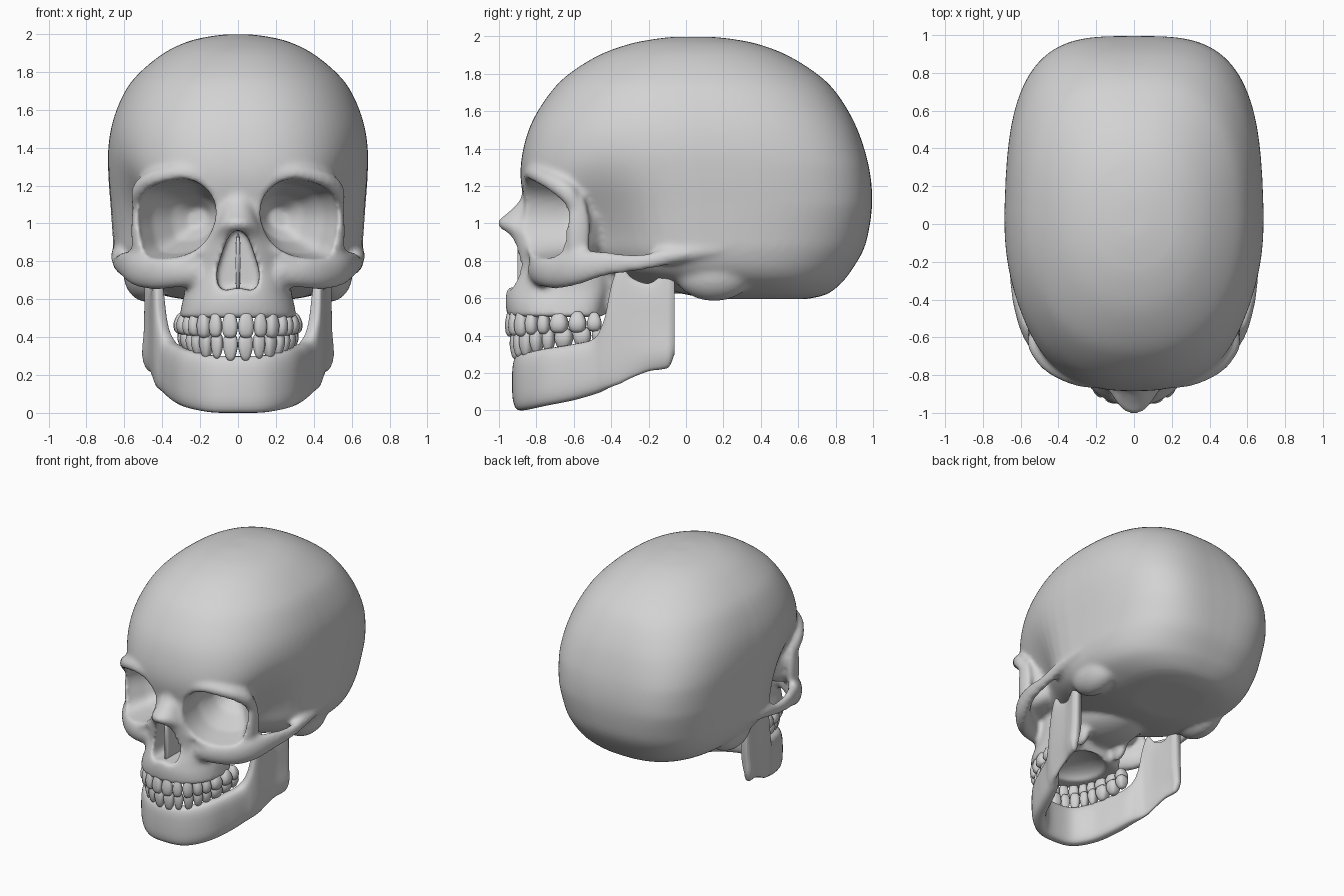
import bpy, bmesh, math
from mathutils import Vector, Matrix

if "Cube" in bpy.data.objects:
    bpy.data.objects.remove(bpy.data.objects["Cube"])

bone = bpy.data.materials.new("bone_grey")
bone.diffuse_color = (0.65, 0.65, 0.65, 1)
bone.use_nodes = True
bone.node_tree.nodes["Principled BSDF"].inputs["Base Color"].default_value = bone.diffuse_color


def spline(pts, n, closed=False):
    """Catmull-Rom through points of any dimension."""
    P = [Vector(p) for p in pts]
    k = len(P)
    P = [P[-1]] + P + P[:2] if closed else [P[0]] + P + [P[-1]]
    out = []
    for i in range(k if closed else k - 1):
        a, b, c, d = P[i:i + 4]
        for j in range(n):
            t = j / n
            out.append(0.5 * (2 * b + (c - a) * t + (2 * a - 5 * b + 4 * c - d) * t * t
                              + (3 * b - a - 3 * c + d) * t ** 3))
    return out if closed else out + [P[-2]]


def power(c, n):
    return math.copysign(abs(c) ** (2 / n), c)


def angles(n):
    return [2 * math.pi * i / n for i in range(n)]


def skin(bm, rings):
    """Closed skin over a row of rings."""
    R = [[bm.verts.new(p) for p in r] for r in rings]
    for a, b in zip(R, R[1:]):
        for i in range(len(a)):
            j = (i + 1) % len(a)
            bm.faces.new((a[i], a[j], b[j], b[i]))
    bm.faces.new(R[0][::-1])
    bm.faces.new(R[-1])
    return [v for r in R for v in r]


def slices(bm, table, squareness):
    """Stack of plan outlines: z, front y, widest y, back y, half width."""
    rings = []
    for z, yf, yc, yb, w in spline(table, 5):
        nf, nb = squareness(z)
        ring = []
        for a in angles(80):
            c, s = math.cos(a), math.sin(a)
            n, depth = (nb, yb - yc) if s > 0 else (nf, yc - yf)
            ring.append(Vector((w * power(c, n), yc + depth * power(s, n), z)))
        rings.append(ring)
    return skin(bm, rings)


def tube(bm, pts, side=1, n=2, steps=6):
    """Bar along a path of (x, y, z, half thickness, half height)."""
    P = spline(pts, steps)
    rings = []
    for i, p in enumerate(P):
        t = P[min(i + 1, len(P) - 1)] - P[max(i - 1, 0)]
        nx, ny = Vector((-t[1], t[0])).normalized()
        ring = []
        for a in angles(28):
            u, v = p[3] * power(math.cos(a), n), p[4] * power(math.sin(a), n)
            ring.append((side * (p[0] + nx * u), p[1] + ny * u, p[2] + v))
        rings.append(ring)
    skin(bm, rings)


def ball(bm, loc, size):
    m = Matrix.Translation(loc) @ Matrix.Diagonal((*size, 1))
    bmesh.ops.create_uvsphere(bm, u_segments=32, v_segments=20, radius=1, matrix=m)


# eye socket outline (x, z) and the curved plane of its rim
SOCKET = spline([(.52, 1.08), (.46, 1.19), (.27, 1.235), (.15, 1.16), (.12, 1.03),
                 (.18, .9), (.3, .825), (.47, .825), (.515, .94)], 5, True)


def socket(bm, side, grow, stations):
    rings = []
    for t, s in stations:
        ring = []
        for p in SOCKET:
            rim = -.86 + .24 * max(0, (p[0] - .12) / .4) ** 2.5
            x = .32 - .12 * max(t, 0) + (p[0] - .32) * (s + grow)
            z = 1.03 + (p[1] - 1.03) * (s + grow)
            ring.append((side * x, rim + t * (-.32 - rim), z))
        rings.append(ring)
    skin(bm, rings)


def finish(bm, name):
    bmesh.ops.recalc_face_normals(bm, faces=bm.faces)
    me = bpy.data.meshes.new(name)
    bm.to_mesh(me)
    bm.free()
    me.materials.append(bone)
    me.shade_smooth()
    ob = bpy.data.objects.new(name, me)
    bpy.context.collection.objects.link(ob)
    return ob


def case_squareness(z):
    """Boxy at mid height, rounder towards crown and base."""
    up = min(1, max(0, (z - 1.3) / .6))
    low = min(1, max(0, (1.1 - z) / .5))
    return 2.5 - .35 * up, 3.4 - 1.1 * up - 1.0 * low


# ---- skull: braincase, with hollow temples
bm = bmesh.new()
case = [(.595, .15, .64, .25), (.62, 0, .75, .4), (.68, -.25, .83, .54), (.75, -.5, .885, .615),
        (.85, -.74, .945, .655), (.95, -.82, .975, .665), (1.1, -.86, .995, .675),
        (1.25, -.885, .987, .685), (1.4, -.87, .953, .685), (1.55, -.82, .895, .658),
        (1.7, -.725, .803, .595), (1.8, -.625, .7, .515), (1.9, -.465, .54, .39),
        (1.96, -.3, .38, .265), (1.987, -.16, .24, .15), (1.998, -.06, .13, .06)]
for v in slices(bm, [(z, f, (f + b) / 2, b, w) for z, f, b, w in case], case_squareness):
    x, y, z = v.co
    v.co.x *= 1 - .3 * math.exp(-((y + .48) / .25) ** 2 - ((z - .85) / .34) ** 2)
    v.co.x *= 1 - .05 * max(0, y - .05)

# nose bridge and upper jaw
slices(bm, [(.5, -.955, -.68, -.44, .31), (.58, -.965, -.66, -.42, .295), (.65, -.955, -.62, -.4, .28),
            (.75, -.91, -.6, -.4, .28), (.85, -.915, -.65, -.4, .26), (.93, -.945, -.75, -.45, .18),
            (1.0, -1.01, -.8, -.5, .12), (1.06, -.95, -.78, -.5, .1), (1.13, -.885, -.75, -.5, .1),
            (1.22, -.87, -.75, -.5, .1)], lambda z: (2.1, 4))
# skull base behind the upper jaw
ball(bm, (0, -.3, .71), (.25, .3, .14))

for s in (1, -1):
    # socket walls, brow, cheekbone with arch, outer post of the socket, bumps behind the jaw
    socket(bm, s, .13, [(0, 1), (.4, .88), (.75, .6), (1, .3)])
    tube(bm, [(.06, -.83, 1.2, .04, .05), (.27, -.825, 1.265, .04, .045),
              (.43, -.76, 1.24, .04, .045), (.515, -.66, 1.18, .04, .06),
              (.53, -.59, 1.12, .035, .07)], s)
    tube(bm, [(.2, -.79, .75, .06, .08), (.33, -.76, .75, .06, .09), (.44, -.69, .745, .06, .095),
              (.54, -.58, .765, .05, .095), (.605, -.42, .785, .035, .065), (.63, -.25, .79, .03, .045),
              (.635, -.08, .825, .035, .045), (.635, .1, .85, .03, .03), (.61, .3, .87, .03, .02)], s)
    ball(bm, (s * .53, -.575, .96), (.033, .065, .2))
    ball(bm, (s * .48, .15, .735), (.125, .21, .15))
    ball(bm, (s * .17, -.38, .64), (.045, .09, .14))
skull = finish(bm, "skull")

# ---- hollows cut from the skull: sockets, nose opening, palate
bm = bmesh.new()
for s in (1, -1):
    socket(bm, s, 0, [(-.6, 1.0), (0, 1), (.4, .88), (.75, .58), (.93, .25)])
half = [(.045, .935), (.08, .85), (.112, .73), (.085, .65)]
pear = spline([(0, .965)] + half + [(0, .66)] + [(-x, z) for x, z in half[::-1]], 4, True)
skin(bm, [[(p[0], y, p[1]) for p in pear] for y in (-1.15, -.64)])
ball(bm, (0, -.64, .48), (.21, .22, .1))
cutter = finish(bm, "hollow_cutter")
cutter.hide_render = True

m = skull.modifiers.new("fuse", 'REMESH')
m.mode, m.voxel_size = 'VOXEL', .016
m = skull.modifiers.new("hollow", 'BOOLEAN')
m.operation, m.object, m.solver = 'DIFFERENCE', cutter, 'EXACT'
m = skull.modifiers.new("clean", 'REMESH')
m.mode, m.voxel_size = 'VOXEL', .0145
m = skull.modifiers.new("soften", 'SMOOTH')
m.factor, m.iterations = .5, 7
bpy.context.view_layer.update()
baked = bpy.data.meshes.new_from_object(skull.evaluated_get(bpy.context.evaluated_depsgraph_get()))
skull.modifiers.clear()
skull.data = baked
baked.materials.clear()
baked.materials.append(bone)
baked.shade_smooth()
bpy.data.objects.remove(cutter)

# ---- nose septum
bm = bmesh.new()
tube(bm, [(0, -.9, .79, .012, .14), (0, -.6, .79, .014, .16)], 1, 3)
finish(bm, "nose_septum")

# ---- lower jaw: x, y, bottom z, top z, thickness from chin to hinge
jaw = [(0, -.88, 0, .3, .1), (.14, -.855, .003, .305, .1), (.25, -.75, .025, .33, .11),
       (.315, -.6, .055, .355, .11), (.36, -.48, .09, .39, .1), (.395, -.425, .115, .5, .08),
       (.415, -.39, .13, .69, .065), (.427, -.35, .145, .775, .055), (.437, -.29, .175, .71, .05),
       (.445, -.2, .21, .68, .055), (.455, -.13, .22, .73, .065), (.46, -.09, .235, .8, .07),
       (.46, -.062, .3, .79, .05)]
path = [(x, y, (b + t) / 2, w / 2, (t - b) / 2) for x, y, b, t, w in jaw]
bm = bmesh.new()
tube(bm, [(-p[0], *p[1:]) for p in path[:0:-1]] + path, 1, 3)
for v in bm.verts:  # jaw angle flares outward
    v.co.x *= 1 + .035 * math.exp(-((v.co.y + .12) / .15) ** 2 - ((v.co.z - .3) / .09) ** 2)
finish(bm, "lower_jaw")

# ---- teeth set along the arch: width, depth, half height
ARCH = spline([(0, -.945), (.13, -.915), (.22, -.825), (.268, -.7), (.29, -.58), (.295, -.45)], 12)
TEETH = [(.085, .055, .072), (.07, .055, .068), (.075, .07, .074), (.068, .085, .066),
         (.068, .085, .064), (.1, .1, .06), (.098, .1, .058), (.08, .09, .052)]


def arch_at(d):
    for a, b in zip(ARCH, ARCH[1:]):
        step = (b - a).length
        if d <= step:
            break
        d -= step
    return a + (b - a) * (d / step), (b - a).normalized()


def tooth_row(name, up, squeeze, shift, z_front, z_back):
    bm = bmesh.new()
    total = sum((b - a).length for a, b in zip(ARCH, ARCH[1:]))
    fit = total / sum(t[0] for t in TEETH)
    for side in (1, -1):
        d = 0
        for w, depth, h in TEETH:
            p, t = arch_at(d + w * fit / 2)
            z0 = z_front + (z_back - z_front) * d / total
            d += w * fit
            for v in bmesh.ops.create_uvsphere(bm, u_segments=16, v_segments=10, radius=1)["verts"]:
                c = v.co * sum(abs(k) ** 3.2 for k in v.co) ** (-1 / 3.2)
                taper = 1 - .35 * max(0, c.z * up)
                u, q = c.x * w * fit * .48 * taper, c.y * depth * .5 * taper
                x, y = p.x + t.x * u - t.y * q, p.y + t.y * u + t.x * q
                v.co = (side * x * squeeze, y + shift, z0 + c.z * h)
    finish(bm, name)


tooth_row("upper_teeth", 1, 1.0, 0, .468, .475)
tooth_row("lower_teeth", -1, .94, .025, .348, .405)
